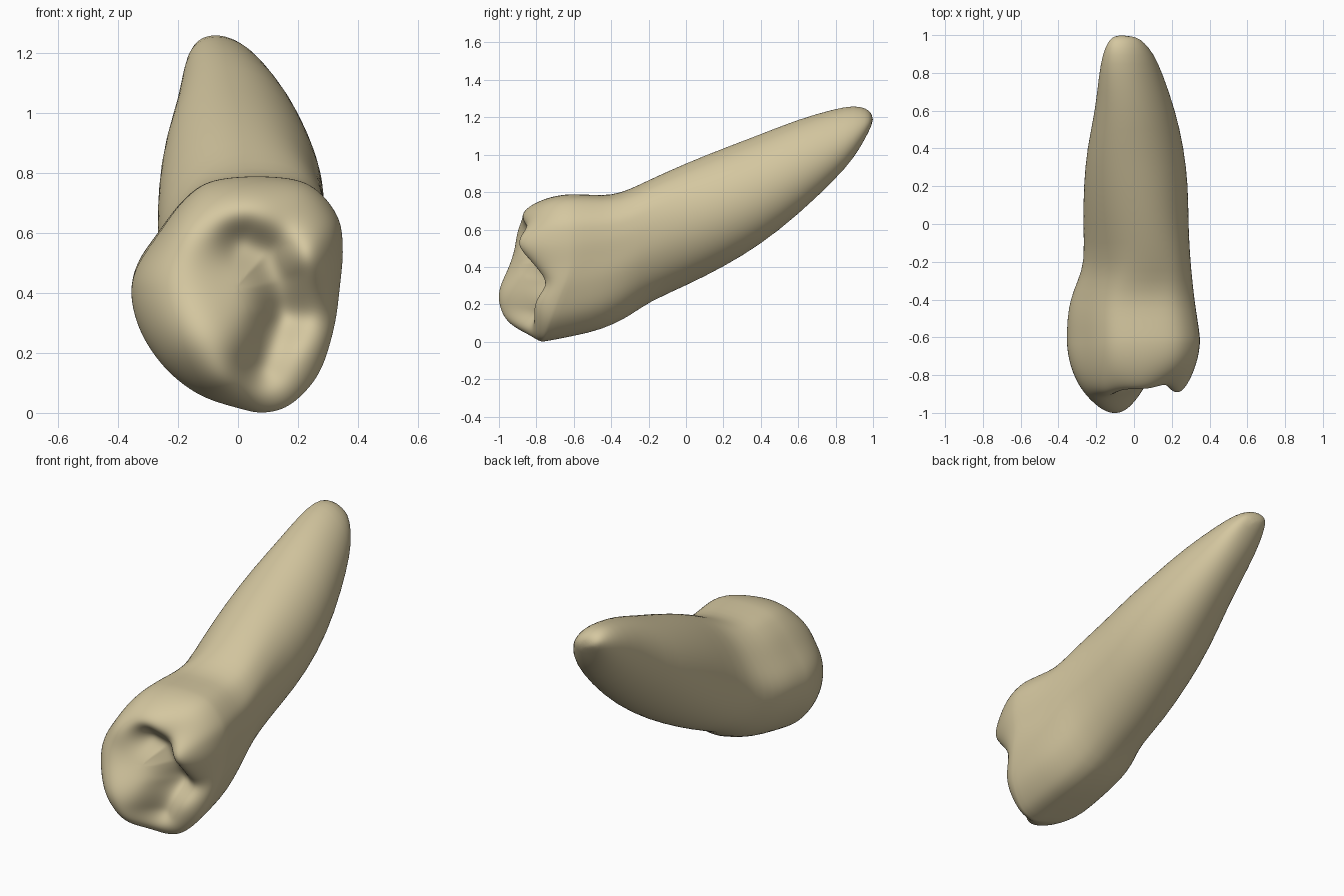
import bpy, bmesh, math
from mathutils import Vector
from mathutils.geometry import intersect_point_line

cube = bpy.data.objects.get("Cube")
if cube:
    bpy.data.objects.remove(cube)

ivory = bpy.data.materials.new("ivory")
ivory.use_nodes = True
ivory.diffuse_color = (0.66, 0.57, 0.35, 1)
ivory.node_tree.nodes["Principled BSDF"].inputs["Base Color"].default_value = (0.66, 0.57, 0.35, 1)

# Crown outline (x, z), anticlockwise
OUTLINE = [(.35, .55), (.33, .66), (.24, .76), (.1, .788), (-.08, .775), (-.18, .71),
           (-.27, .59), (-.34, .48), (-.355, .38), (-.32, .26), (-.24, .145), (-.13, .06),
           (0, .015), (.09, 0), (.18, .03), (.27, .13), (.32, .28), (.34, .42)]
# Sections: y, low x, high x, low z, high z, share of crown shape
SECTIONS = [(-.5, -.352, .335, .05, .785, 1), (-.4, -.338, .32, .088, .782, .9),
            (-.3, -.3, .31, .135, .815, .6), (-.2, -.262, .30, .21, .865, .25),
            (0, -.27, .288, .30, .955, 0), (.2, -.267, .288, .40, 1.035, 0),
            (.4, -.25, .265, .52, 1.11, 0), (.6, -.205, .22, .68, 1.19, 0),
            (.8, -.185, .15, .87, 1.247, 0), (.9, -.165, .105, .985, 1.263, 0),
            (.96, -.14, .055, 1.09, 1.25, 0), (.99, -.115, .015, 1.15, 1.225, 0)]
# Cusps on the biting surface: x, z, spread, height
CUSPS = [(-.11, .22, .14, .17), (-.23, .44, .12, .06), (-.2, .62, .09, .07),
         (.03, .67, .1, .08), (.24, .52, .07, .09), (-.05, .07, .07, .07)]
# Valleys between the cusps: path points (x, z), width, depth
VALLEYS = [([(.02, .57), (.1, .53), (.14, .44), (.15, .32), (.08, .16)], .055, .09),
           ([(.15, .32), (.29, .31)], .05, .05)]


def smooth_loop(points, steps=4):
    """Catmull-Rom curve through a closed loop of points."""
    pts, out = [Vector(p) for p in points], []
    n = len(pts)
    for i in range(n):
        a, b, c, d = (pts[(i + k) % n] for k in (-1, 0, 1, 2))
        for k in range(steps):
            t = k / steps
            out.append(b + (c - a) * t / 2 + (2 * a - 5 * b + 4 * c - d) * t * t / 2
                       + (3 * b - a - 3 * c + d) * t ** 3 / 2)
    return out


LOOP = smooth_loop(OUTLINE)
CENTRE = Vector((0, .42))


def path_distance(p, path):
    best = 9
    for a, b in zip(path, path[1:]):
        a, b = Vector(a), Vector(b)
        t = intersect_point_line(p, a, b)[1]
        best = min(best, (p - a.lerp(b, min(1, max(0, t)))).length)
    return best


def rim_y(z):
    return -.6 - .16 * max(0, (.4 - z) / .4)


def bite_y(p):
    y = -.83
    for x, z, spread, height in CUSPS:
        y -= height * math.exp(-((p.x - x) ** 2 + (p.y - z) ** 2) / (2 * spread ** 2))
    for path, width, depth in VALLEYS:
        y += depth * math.exp(-(path_distance(p, path) / width) ** 2 / 2)
    return y


def section(y, x0, x1, z0, z1, share):
    """One ring: an oval, leaning over along the root, mixed with the crown outline."""
    ring = []
    lean = .5 * max(-.4, y - .2)
    for p in LOOP:
        u, v = (p.x + .0025) / .3525, (p.y - .394) / .394
        t = math.atan2(v, u)
        u = u * share + math.cos(t + lean) * (1 - share)
        v = v * share + math.sin(t) * (1 - share)
        ring.append((x0 + (x1 - x0) * (u + 1) / 2, y, z0 + (z1 - z0) * (v + 1) / 2))
    return ring


# Rings run from the biting surface, over the rim, to the root tip
rings = []
CAPS = 24
for i in range(1, CAPS + 1):
    s = math.sin(i / CAPS * math.pi / 2)
    ring = []
    for p in LOOP:
        q = CENTRE.lerp(p, s)
        edge = rim_y(p.y)
        ring.append((q.x, edge + (bite_y(q) - edge) * math.sqrt(max(0, 1 - s ** 5)), q.y))
    rings.append(ring)
rings += [section(*row) for row in SECTIONS]

bm = bmesh.new()
verts = [[bm.verts.new(p) for p in ring] for ring in rings]
n = len(LOOP)
for a, b in zip(verts, verts[1:]):
    for i in range(n):
        j = (i + 1) % n
        bm.faces.new((a[i], a[j], b[j], b[i]))
for ring, tip in ((verts[0], (CENTRE.x, bite_y(CENTRE), CENTRE.y)), (verts[-1], (-.07, 1, 1.188))):
    end = bm.verts.new(tip)
    for i in range(n):
        bm.faces.new((ring[i], ring[(i + 1) % n], end))
bmesh.ops.recalc_face_normals(bm, faces=bm.faces)
mesh = bpy.data.meshes.new("tooth")
bm.to_mesh(mesh)
bm.free()
mesh.materials.append(ivory)
tooth = bpy.data.objects.new("tooth", mesh)
bpy.context.collection.objects.link(tooth)

# Smooth shading
bpy.context.view_layer.objects.active = tooth
tooth.select_set(True)
bpy.ops.object.shade_smooth_by_angle(angle=math.radians(60))
mod = tooth.modifiers.new("smooth", 'SUBSURF')
mod.levels = mod.render_levels = 1
